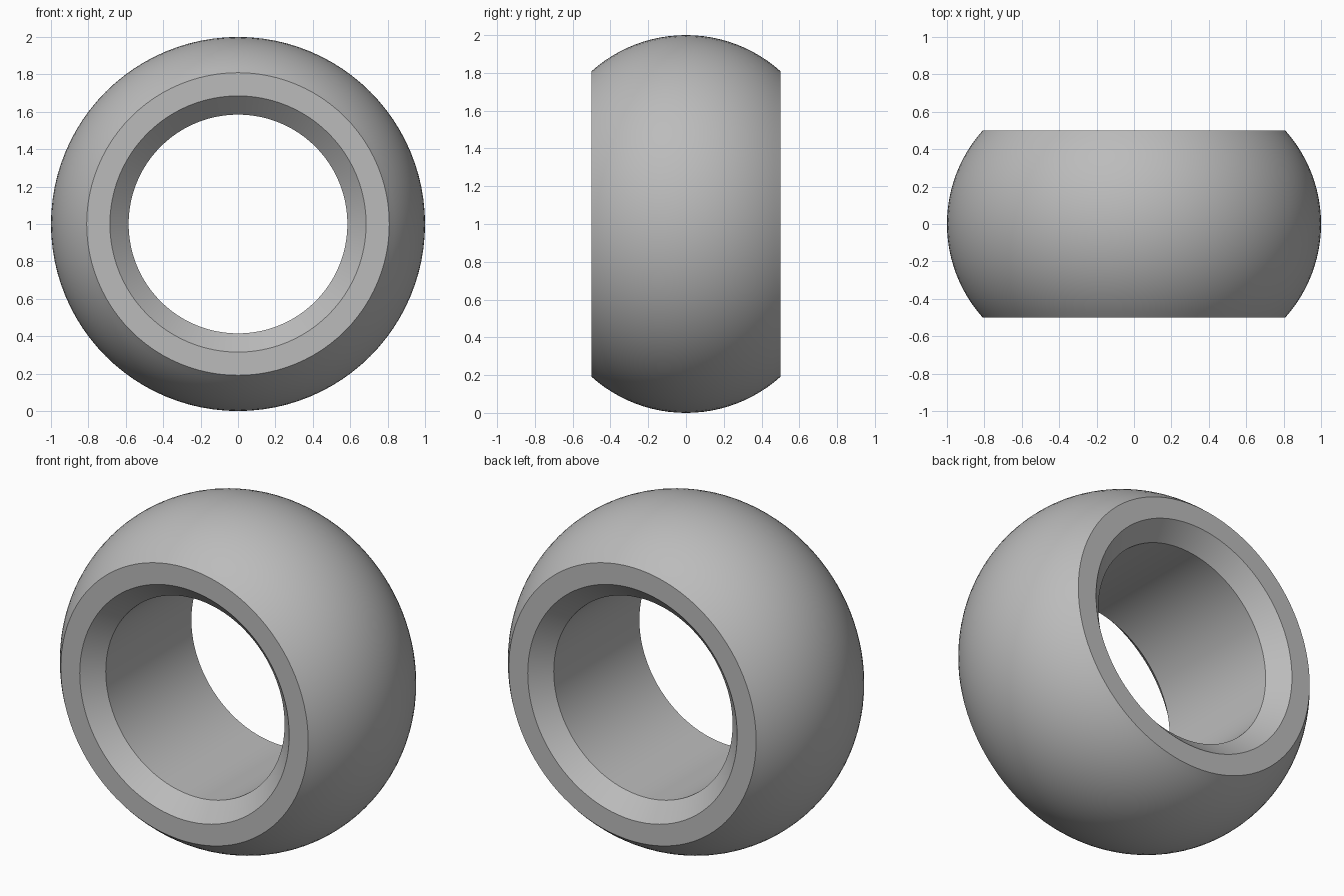
import bpy, bmesh
from math import asin, cos, sin, tau, radians
from mathutils import Matrix, Vector

cube = bpy.data.objects.get("Cube")
if cube:
    bpy.data.objects.remove(cube, do_unlink=True)

SEGMENTS = 96
ARC_STEPS = 24
HALF_WIDTH = 0.5
CROWN = 0.75          # radius of the bulging outer surface
BORE = 0.585
CHAMFER = 0.1

# Plain grey material
grey = bpy.data.materials.new("plain grey")
grey.use_nodes = True
colour = (0.5, 0.5, 0.5, 1)
grey.diffuse_color = colour
grey.node_tree.nodes["Principled BSDF"].inputs["Base Color"].default_value = colour

# Closed cross-section as (radius, y): crowned outside, then chamfered bore
limit = asin(HALF_WIDTH / CROWN)
profile = []
for i in range(ARC_STEPS + 1):
    a = limit * (2 * i / ARC_STEPS - 1)
    profile.append((1 - CROWN + CROWN * cos(a), CROWN * sin(a)))
profile += [(BORE + CHAMFER, HALF_WIDTH), (BORE, HALF_WIDTH - CHAMFER),
            (BORE, CHAMFER - HALF_WIDTH), (BORE + CHAMFER, -HALF_WIDTH)]

# Revolve the section around the y axis
bm = bmesh.new()
rings = []
for s in range(SEGMENTS):
    turn = Matrix.Rotation(tau * s / SEGMENTS, 3, 'Y')
    rings.append([bm.verts.new(turn @ Vector((r, y, 0))) for r, y in profile])
n = len(profile)
for s, ring in enumerate(rings):
    after = rings[(s + 1) % SEGMENTS]
    for i in range(n):
        j = (i + 1) % n
        bm.faces.new((ring[i], ring[j], after[j], after[i]))
bmesh.ops.recalc_face_normals(bm, faces=bm.faces)

mesh = bpy.data.meshes.new("crowned_ring")
bm.to_mesh(mesh)
bm.free()
mesh.materials.append(grey)
ring_obj = bpy.data.objects.new("crowned_ring", mesh)
ring_obj.location.z = 1
bpy.context.collection.objects.link(ring_obj)

# Smooth surfaces with crisp rims
bpy.ops.object.select_all(action='DESELECT')
ring_obj.select_set(True)
bpy.context.view_layer.objects.active = ring_obj
bpy.ops.object.shade_smooth_by_angle(angle=radians(30))
